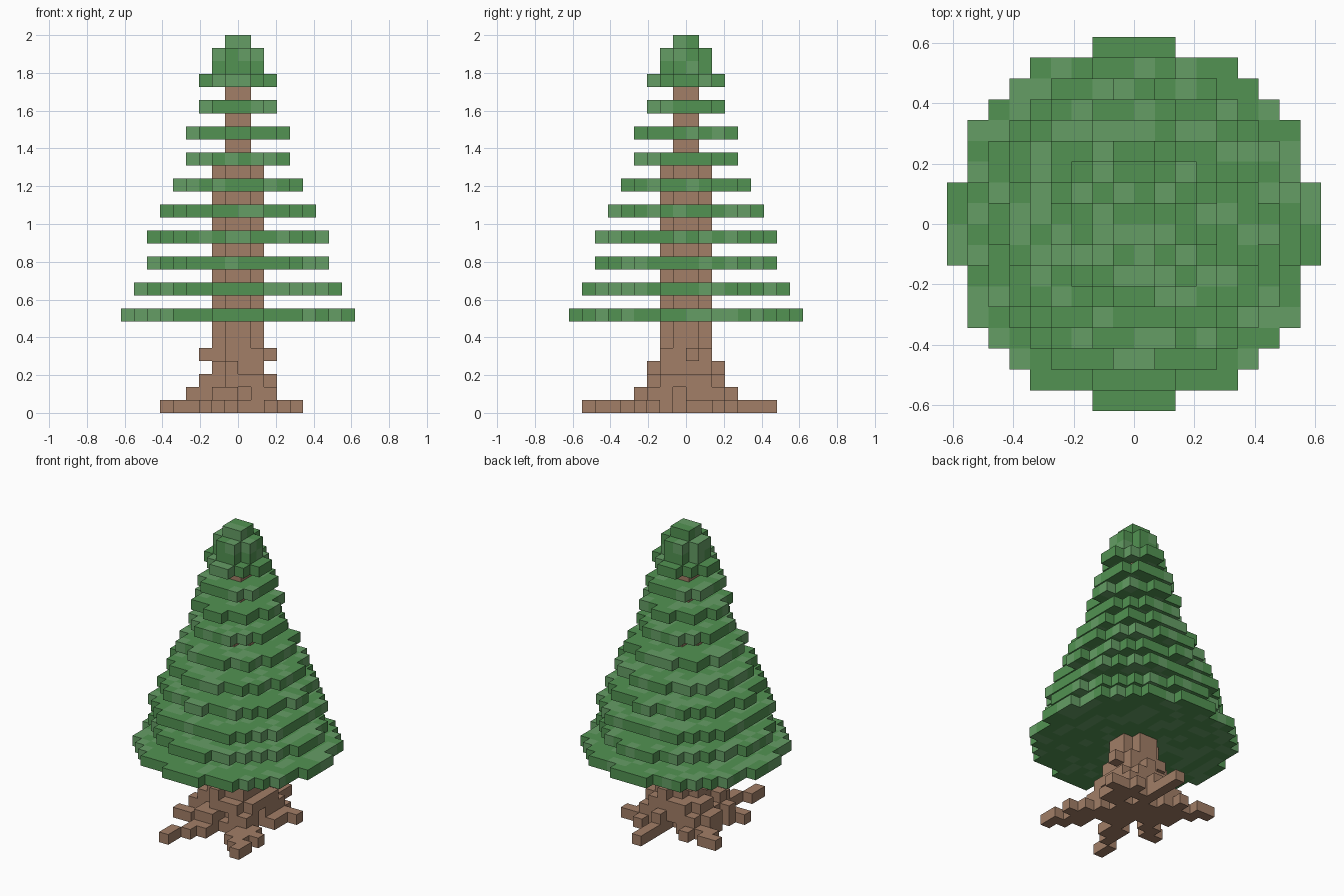
import bpy, bmesh, math, random

if "Cube" in bpy.data.objects:
    bpy.data.objects.remove(bpy.data.objects["Cube"])

random.seed(4)
V = 2 / 29  # voxel edge


def material(name, rgb):
    m = bpy.data.materials.new(name)
    m.diffuse_color = (*rgb, 1)
    m.use_nodes = True
    m.node_tree.nodes["Principled BSDF"].inputs["Base Color"].default_value = m.diffuse_color
    return m


BARK = material("bark", (0.36, 0.21, 0.135))
LEAF = material("leaf", (0.085, 0.29, 0.085))
LEAF_LIGHT = material("leaf_light", (0.13, 0.34, 0.13))

# The four corners of each cube side, counter-clockwise from outside
SIDES = {
    (1, 0, 0): ((1, 0, 0), (1, 1, 0), (1, 1, 1), (1, 0, 1)),
    (-1, 0, 0): ((0, 1, 0), (0, 0, 0), (0, 0, 1), (0, 1, 1)),
    (0, 1, 0): ((1, 1, 0), (0, 1, 0), (0, 1, 1), (1, 1, 1)),
    (0, -1, 0): ((0, 0, 0), (1, 0, 0), (1, 0, 1), (0, 0, 1)),
    (0, 0, 1): ((0, 0, 1), (1, 0, 1), (1, 1, 1), (0, 1, 1)),
    (0, 0, -1): ((0, 1, 0), (1, 1, 0), (1, 0, 0), (0, 0, 0)),
}


def voxels(name, cells, solid, mats):
    """Mesh the exposed sides of cells; sides against solid cells are skipped."""
    bm = bmesh.new()
    verts = {}
    for c in sorted(cells):
        shade = int(len(mats) > 1 and random.random() < 0.35)
        for n, corners in SIDES.items():
            if tuple(a + b for a, b in zip(c, n)) in solid:
                continue
            keys = [tuple(a + b for a, b in zip(c, k)) for k in corners]
            for k in keys:
                if k not in verts:
                    verts[k] = bm.verts.new([a * V for a in k])
            bm.faces.new([verts[k] for k in keys]).material_index = shade
    me = bpy.data.meshes.new(name)
    bm.to_mesh(me)
    bm.free()
    for m in mats:
        me.materials.append(m)
    bpy.context.collection.objects.link(bpy.data.objects.new(name, me))


def disc(r, k):
    n = range(-10, 10)
    return {(i, j, k) for i in n for j in n if math.hypot(i + .5, j + .5) <= r}


parts = {}

# Foliage tiers: every second level, then a solid tip
radii = (8.75, 7.75, 7.4, 6.6, 5.9, 5.1, 4.3, 3.8, 2.95, 2.6)
for t, r in enumerate(radii):
    parts[f"branch_tier_{t + 1}"] = disc(r, 7 + 2 * t)
parts["tree_tip"] = disc(1.6, 26) | disc(1.6, 27) | disc(0.8, 28)
foliage = set().union(*parts.values())

# Trunk, narrowing near the top
trunk = set()
for k in range(26):
    trunk |= disc(1.6 if k < 19 else 0.8, k)
parts["trunk"] = trunk - foliage

# Roots: one-cell strands that step down from the trunk to tips on the ground
roots = {(-3, -1, 4)}
tips = ((-3, -8), (4, -7), (4, -4), (4, 2), (0, 6), (-6, 3), (-5, -3),
        (3, 0), (2, 3), (-4, 0), (-1, -5), (-3, 3))
for n, (tx, ty) in enumerate(tips):
    length = math.hypot(tx + .5, ty + .5)
    start = 3 + n % 2
    for s in range(41):
        d = length * s / 40
        i = math.floor((tx + .5) * s / 40)
        j = math.floor((ty + .5) * s / 40)
        k = start if d < 2.2 else 2 if d < 2.9 else 1 if d < 3.7 else 0
        if i < -4 or i > 2:
            k = 0
        roots.add((i, j, k))
        if d > 2.6:
            roots.add((i, j, 0))
# Ground-level flare and the shoulders against the trunk
roots |= {(i, j, k) for k in range(3) for i, j, _ in disc(2.95, k)
          if random.random() < 0.5}
parts["roots"] = roots - trunk

solid = set().union(*parts.values())
for name, cells in parts.items():
    wood = name in ("trunk", "roots")
    voxels(name, cells, solid, [BARK] if wood else [LEAF, LEAF_LIGHT])
